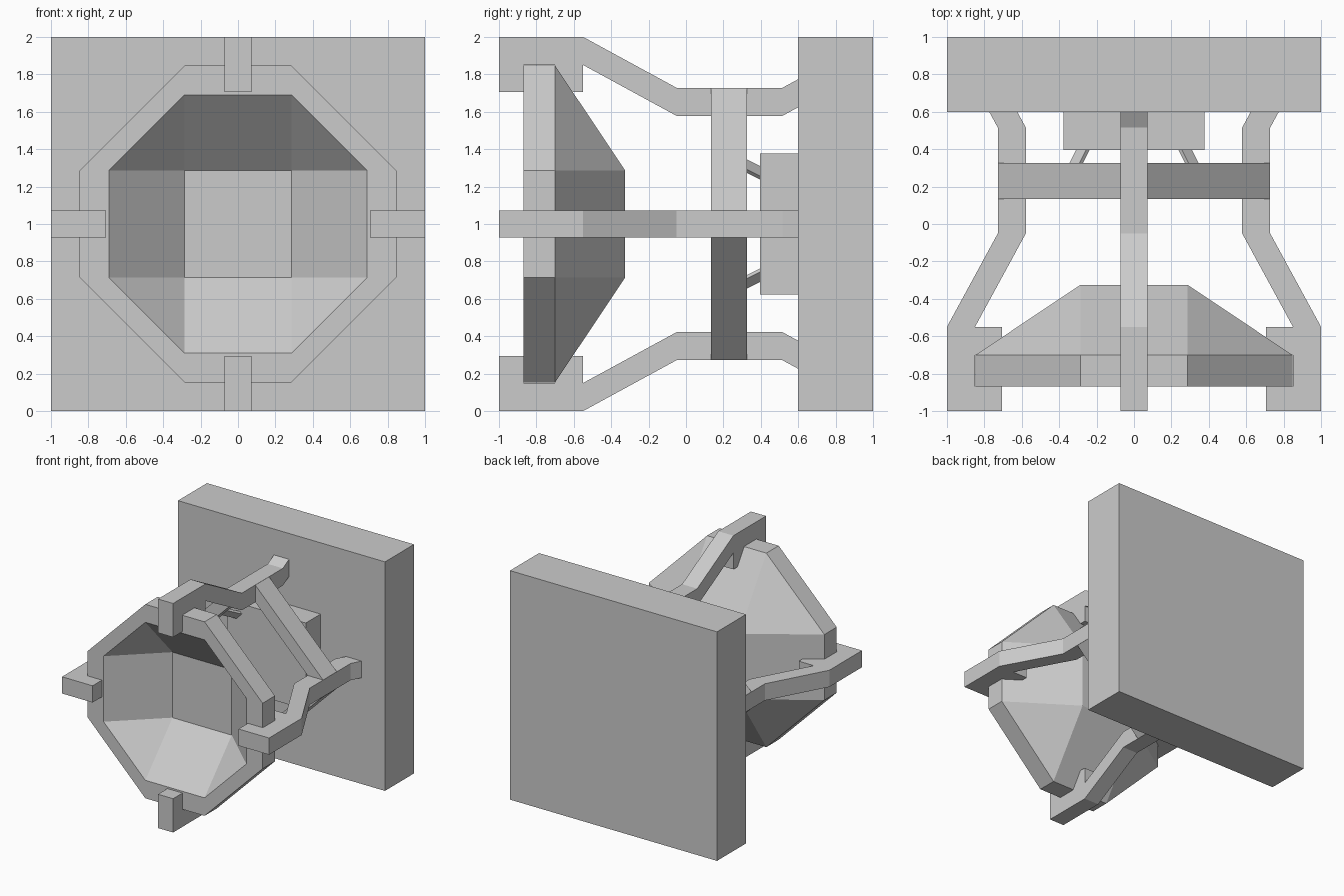
import bpy, bmesh, math
from mathutils import Matrix, Vector

cube = bpy.data.objects.get("Cube")
if cube:
    bpy.data.objects.remove(cube, do_unlink=True)

grey = bpy.data.materials.new("plain_grey")
grey.use_nodes = True
COLOUR = (0.6, 0.6, 0.6, 1)
grey.diffuse_color = COLOUR
grey.node_tree.nodes["Principled BSDF"].inputs["Base Color"].default_value = COLOUR

CENTRE = Vector((0, 0, 1))


def finish(name, bm, turn=0):
    """Spin the part about the central y axis and lift it to the centre."""
    bmesh.ops.recalc_face_normals(bm, faces=bm.faces)
    bm.transform(Matrix.Translation(CENTRE) @ Matrix.Rotation(turn, 4, 'Y'))
    mesh = bpy.data.meshes.new(name)
    bm.to_mesh(mesh)
    bm.free()
    mesh.materials.append(grey)
    obj = bpy.data.objects.new(name, mesh)
    bpy.context.collection.objects.link(obj)
    return obj


def prism(name, outline, offset, turn=0):
    """Extrude a flat outline of 3D points along an offset."""
    bm = bmesh.new()
    face = bm.faces.new([bm.verts.new(p) for p in outline])
    moved = bmesh.ops.extrude_face_region(bm, geom=[face], use_keep_orig=True)
    verts = [g for g in moved["geom"] if isinstance(g, bmesh.types.BMVert)]
    bmesh.ops.translate(bm, verts=verts, vec=offset)
    return finish(name, bm, turn)


def box(name, half, y0, y1):
    outline = [(-half, y0, -half), (half, y0, -half), (half, y0, half), (-half, y0, half)]
    return prism(name, outline, (0, y1 - y0, 0))


# Wall plate and the block on its front
box("wall_plate", 1, 0.6, 1)
box("mounting_block", 0.378, 0.395, 0.61)

# Faceted bowl: octagonal rim funnelling to a square floor
S = 0.286


def octagon(bm, r, y):
    corners = []
    for k in range(4):
        spin = Matrix.Rotation(k * math.pi / 2, 3, 'Y')
        corners += [bm.verts.new(spin @ Vector((x, y, r))) for x in (-S, S)]
    return corners


def bridge(bm, a, b):
    for i in range(8):
        j = (i + 1) % 8
        bm.faces.new((a[i], a[j], b[j], b[i]))


def funnel(bm, ring, y):
    floor = []
    for k in range(4):
        spin = Matrix.Rotation(k * math.pi / 2, 3, 'Y')
        floor.append(bm.verts.new(spin @ Vector((S, y, S))))
    for k in range(4):
        left, right, nxt = ring[2 * k], ring[2 * k + 1], ring[(2 * k + 2) % 8]
        bm.faces.new((left, right, floor[k], floor[k - 1]))
        bm.faces.new((right, nxt, floor[k]))
    bm.faces.new(floor)


bm = bmesh.new()
inner = octagon(bm, 0.69, -0.87)
front = octagon(bm, 0.847, -0.87)
back = octagon(bm, 0.847, -0.70)
bridge(bm, inner, front)
bridge(bm, front, back)
funnel(bm, inner, -0.495)
funnel(bm, back, -0.325)
finish("bowl", bm)

# Side outline (y, height) of one clamp arm with a slot that grips the rim
ARM = [(-1, 1), (-0.55, 1), (-0.05, 0.728), (0.515, 0.728), (0.62, 0.785),
       (0.62, 0.635), (0.515, 0.578), (-0.05, 0.578), (-0.55, 0.85),
       (-0.55, 0.705), (-0.70, 0.705), (-0.70, 0.85), (-0.87, 0.85),
       (-0.87, 0.705), (-1, 0.705)]
W = 0.073

# Diagonal brace between neighbouring arms
OUT, IN = 0.80, 0.65
BRACE = [(W, OUT - W), (OUT - W, W), (IN - W, W), (W, IN - W)]


def strut(name, turn):
    """Thin leaning rod from the mounting block to the middle of a brace."""
    outline = [(x, 0.42, z) for x, z in
               ((-0.038, 0.357), (0.038, 0.357), (0.038, 0.383), (-0.038, 0.383))]
    prism(name, outline, (0, -0.17, 0.12), turn)


for k, side in enumerate(("top", "left", "bottom", "right")):
    turn = k * math.pi / 2
    prism(side + "_arm", [(-W, y, z) for y, z in ARM], (2 * W, 0, 0), turn)
    prism(side + "_brace", [(x, 0.135, z) for x, z in BRACE], (0, 0.19, 0), turn)
    strut(side + "_strut", turn + math.pi / 4)
